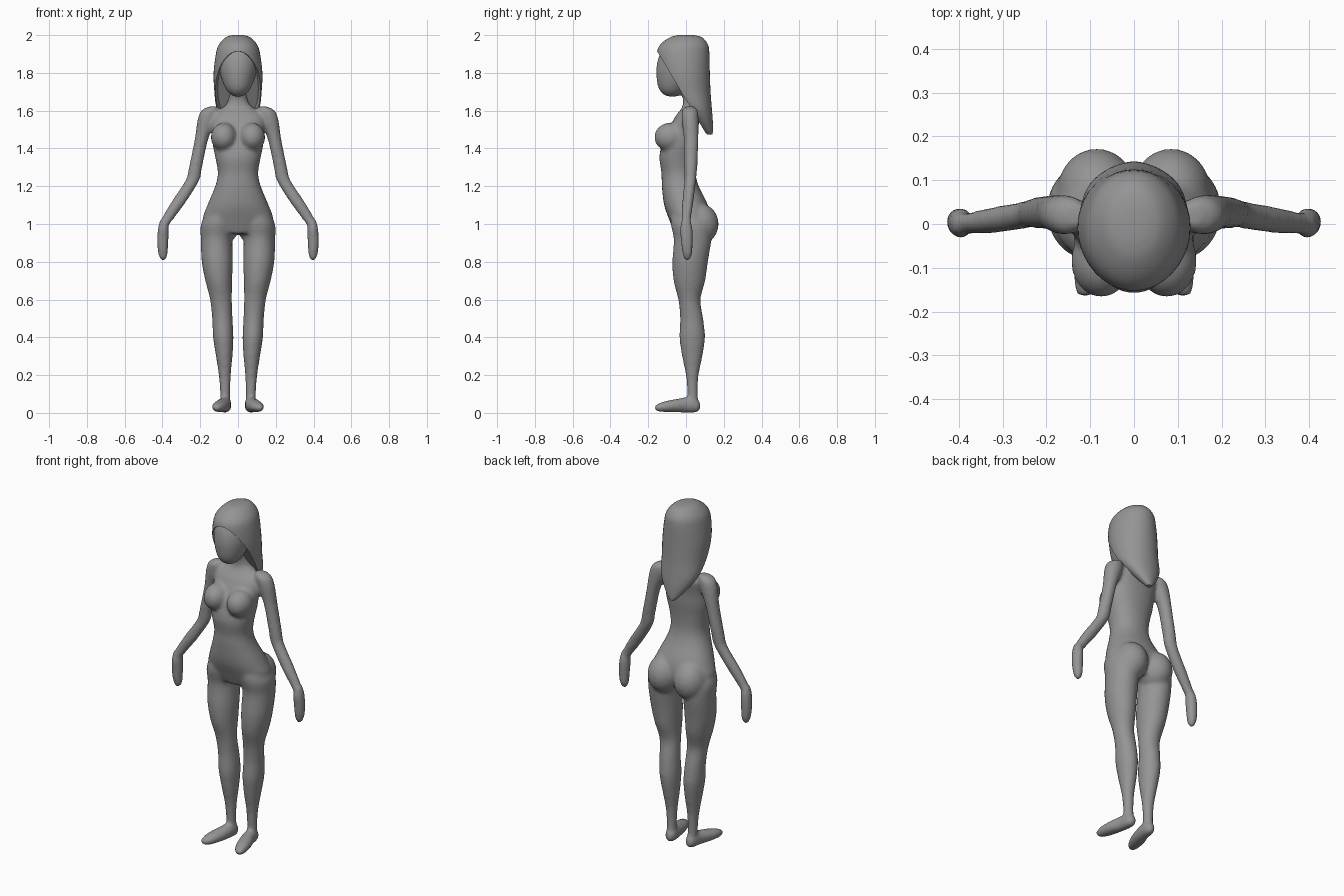
import bpy, bmesh, math
from mathutils import Vector, Matrix

cube = bpy.data.objects.get("Cube")
if cube:
    bpy.data.objects.remove(cube, do_unlink=True)

grey = bpy.data.materials.new("plain_grey")
grey.use_nodes = True
tone = (0.3, 0.3, 0.3, 1)
grey.diffuse_color = tone
grey.node_tree.nodes["Principled BSDF"].inputs["Base Color"].default_value = tone


def smooth_path(rings, steps=4):
    """Catmull-Rom interpolation between the given cross-sections."""
    out = []
    for i in range(len(rings) - 1):
        a, b = rings[max(i - 1, 0)], rings[i]
        c, d = rings[i + 1], rings[min(i + 2, len(rings) - 1)]
        for s in range(steps):
            t = s / steps
            out.append([q + t / 2 * (r - p + t * (2 * p - 5 * q + 4 * r - w
                        + t * (3 * (q - r) + w - p)))
                        for p, q, r, w in zip(a, b, c, d)])
    return out + [list(rings[-1])]


def loft(bm, rings, side=1, along_y=False, power=2.0, segments=28):
    """Closed tube through elliptical rings (x, y, z, half width, half depth)."""
    loops = []
    for x, y, z, rx, rd in smooth_path(rings):
        loop = []
        for k in range(segments):
            a = 2 * math.pi * k / segments
            c, s = math.cos(a), math.sin(a)
            u = math.copysign(abs(c) ** (2 / power), c) * rx
            v = math.copysign(abs(s) ** (2 / power), s) * rd
            p = (x + u, y, z + v) if along_y else (x + u, y + v, z)
            loop.append(bm.verts.new((side * p[0], p[1], p[2])))
        loops.append(loop)
    faces = [bm.faces.new(loops[0]), bm.faces.new(loops[-1][::-1])]
    for low, high in zip(loops, loops[1:]):
        for k in range(segments):
            n = (k + 1) % segments
            faces.append(bm.faces.new((low[k], high[k], high[n], low[n])))
    bmesh.ops.recalc_face_normals(bm, faces=faces)


def ball(bm, centre, radii):
    matrix = Matrix.Translation(centre) @ Matrix.Diagonal((*radii, 1))
    bmesh.ops.create_uvsphere(bm, u_segments=24, v_segments=16, radius=1, matrix=matrix)


def finish(bm, name):
    mesh = bpy.data.meshes.new(name)
    bm.to_mesh(mesh)
    bm.free()
    mesh.materials.append(grey)
    obj = bpy.data.objects.new(name, mesh)
    bpy.context.collection.objects.link(obj)
    return obj


# Body: all limbs are lofted, then fused into one soft skin
body = bmesh.new()

torso = [(0, .02, 1.72, .045, .045), (0, .03, 1.645, .055, .045),
         (0, .025, 1.61, .09, .05), (0, .01, 1.57, .135, .066),
         (0, -.015, 1.5, .138, .078), (0, -.035, 1.42, .134, .093),
         (0, -.045, 1.35, .12, .096), (0, -.04, 1.27, .107, .09),
         (0, -.03, 1.2, .121, .098), (0, 0, 1.1, .162, .116),
         (0, .02, 1.02, .185, .108), (0, .02, .95, .12, .08)]
loft(body, torso, power=2.2)

head = [(0, -.07, 1.675, .02, .03), (0, -.075, 1.69, .045, .05),
        (0, -.07, 1.72, .068, .076), (0, -.055, 1.77, .088, .101),
        (0, -.045, 1.83, .1, .112), (0, -.03, 1.9, .1, .108),
        (0, -.02, 1.96, .06, .07)]
loft(body, head)

arm = [(.13, .02, 1.622, .025, .025), (.15, .02, 1.6, .045, .042),
       (.165, .022, 1.55, .05, .045), (.193, .027, 1.45, .036, .039),
       (.225, .025, 1.3, .035, .035), (.242, .022, 1.23, .037, .031),
       (.312, .01, 1.12, .039, .03), (.365, .003, 1.04, .034, .025),
       (.39, 0, 1, .028, .025)]
hand = [(.393, 0, 1.02, .022, .024), (.396, .002, .97, .029, .034),
        (.399, .005, .9, .03, .031), (.397, .007, .84, .025, .025),
        (.397, .007, .808, .012, .012)]
leg = [(.085, .01, 1.08, .07, .09), (.105, .025, 1, .091, .106),
       (.113, .035, .92, .084, .1), (.11, .022, .8, .082, .094),
       (.102, .018, .7, .071, .084), (.09, .018, .6, .058, .059),
       (.083, .03, .5, .054, .061), (.078, .033, .4, .054, .068),
       (.073, .033, .3, .044, .054), (.07, .033, .2, .032, .034),
       (.068, .035, .1, .027, .027), (.067, .04, .03, .028, .028)]
foot = [(.066, .076, .035, .015, .02), (.066, .05, .04, .031, .039),
        (.072, 0, .042, .035, .041), (.085, -.05, .038, .041, .036),
        (.1, -.11, .033, .039, .029), (.11, -.15, .028, .026, .02),
        (.113, -.167, .027, .012, .01)]

for side in (1, -1):
    loft(body, arm, side)
    loft(body, hand, side)
    loft(body, leg, side)
    loft(body, foot, side, along_y=True)
    ball(body, (side * .075, -.085, 1.46), (.069, .083, .076))   # breast
    ball(body, (side * .085, .07, 1.0), (.092, .103, .11))       # buttock

skin = finish(body, "body")
remesh = skin.modifiers.new("fuse", 'REMESH')
remesh.mode = 'VOXEL'
remesh.voxel_size = .01
remesh.use_smooth_shade = True
soften = skin.modifiers.new("soften", 'SMOOTH')
soften.factor = .5
soften.iterations = 7

# Long hair: a tapering volume, sliced by a sloping plane to open the face
hair_bm = bmesh.new()
hair = [(0, 0, 2, .03, .04), (0, 0, 1.988, .065, .085),
        (0, -.01, 1.95, .101, .126), (0, -.015, 1.9, .117, .139),
        (0, -.01, 1.8, .129, .136), (0, .01, 1.7, .125, .12),
        (0, .05, 1.62, .115, .086), (0, .085, 1.56, .085, .056),
        (0, .115, 1.5, .04, .028), (0, .125, 1.475, .015, .015)]
loft(hair_bm, hair, segments=40)
cut = bmesh.ops.bisect_plane(
    hair_bm, geom=hair_bm.verts[:] + hair_bm.edges[:] + hair_bm.faces[:],
    plane_co=Vector((0, -.153, 1.915)), plane_no=Vector((0, -.27, -.16)),
    clear_outer=True)
rim = [e for e in cut["geom_cut"] if isinstance(e, bmesh.types.BMEdge)]
opening = bmesh.ops.contextual_create(hair_bm, geom=rim)["faces"]
# Recess the opening so the hair keeps a thin lip around the face
bmesh.ops.inset_region(hair_bm, faces=opening, thickness=.012, depth=-.02)

hair_obj = finish(hair_bm, "hair")
bpy.ops.object.select_all(action='DESELECT')
hair_obj.select_set(True)
bpy.context.view_layer.objects.active = hair_obj
bpy.ops.object.shade_smooth_by_angle(angle=math.radians(40))
